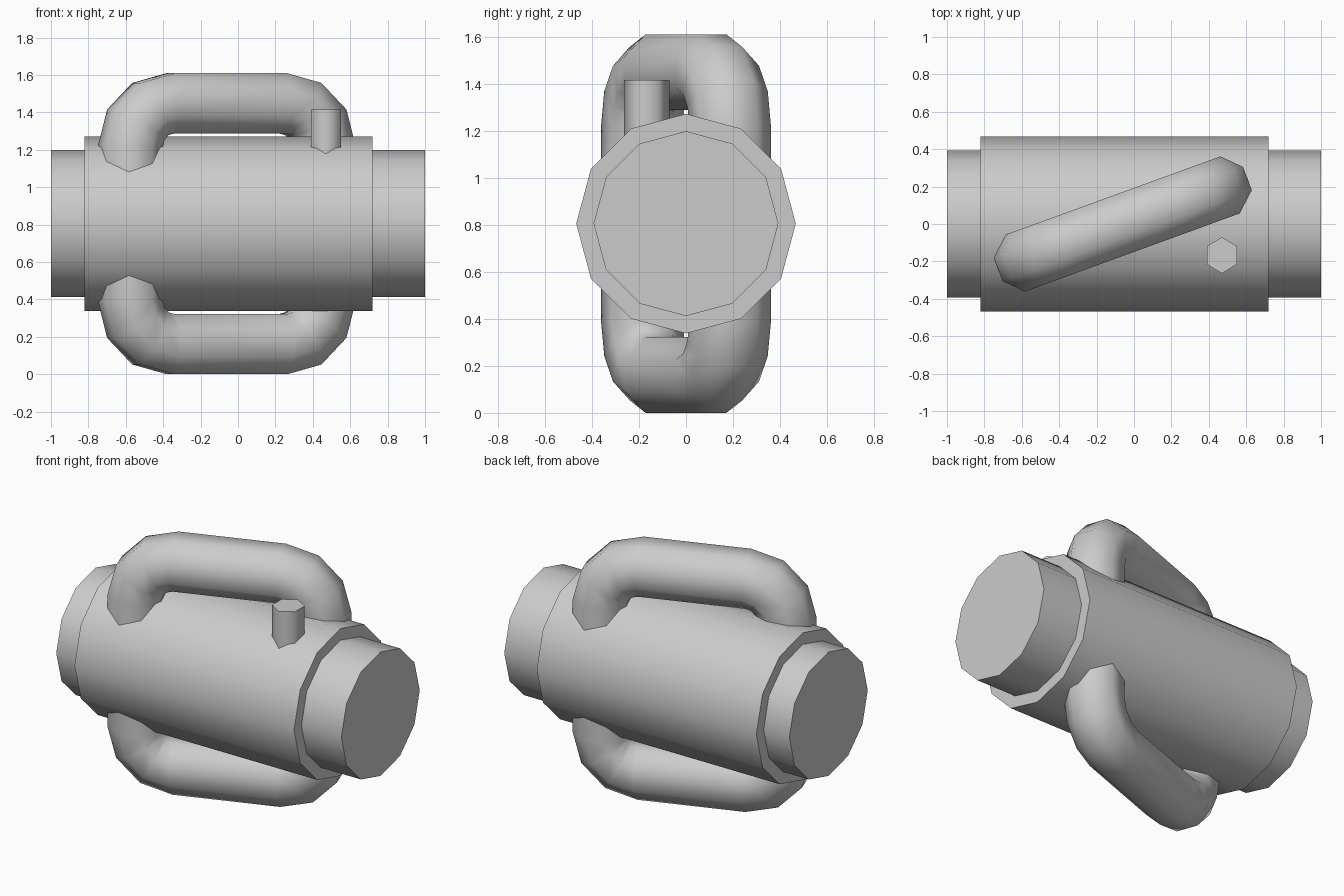
import bpy, bmesh
from math import sin, cos, pi, radians
from mathutils import Vector

if "Cube" in bpy.data.objects:
    bpy.data.objects.remove(bpy.data.objects["Cube"])

CZ = 0.805  # height of the body axis


def finish(name, bm, angle=65):
    bmesh.ops.recalc_face_normals(bm, faces=bm.faces)
    me = bpy.data.meshes.new(name)
    bm.to_mesh(me)
    bm.free()
    ob = bpy.data.objects.new(name, me)
    bpy.context.collection.objects.link(ob)
    bpy.ops.object.select_all(action='DESELECT')
    ob.select_set(True)
    bpy.context.view_layer.objects.active = ob
    bpy.ops.object.shade_smooth_by_angle(angle=radians(angle))
    return ob


def loft(name, rings):
    """Skin a list of equally sized point rings and cap both ends."""
    bm = bmesh.new()
    vs = [[bm.verts.new(p) for p in ring] for ring in rings]
    n = len(vs[0])
    for a, b in zip(vs, vs[1:]):
        for i in range(n):
            j = (i + 1) % n
            bm.faces.new((a[i], a[j], b[j], b[i]))
    bm.faces.new(vs[0])
    bm.faces.new(vs[-1])
    return finish(name, bm)


def drum(name, r, x0, x1, n=12):
    angles = [2 * pi * i / n for i in range(n)]
    loft(name, [[(x, r * cos(a), CZ + r * sin(a)) for a in angles] for x in (x0, x1)])


# Body: inner core with a wider sleeve
drum("core", 0.393, -1.0, 1.0)
drum("sleeve", 0.467, -0.82, 0.72)


def handle(name, side):
    """Octagonal tube bent into a U, turned 20 degrees; side = +1 up, -1 down."""
    R, start, bend, top = 0.174, 0.32, 0.228, 1.449 - CZ
    half = [(start + bend * sin(a), top - bend + bend * cos(a), a)
            for a in (radians(30 * k) for k in range(4))]
    half.append((start + bend, 0.15, pi / 2))
    path = [(-s, h, -a) for s, h, a in reversed(half)] + half
    along = Vector((cos(radians(20)), sin(radians(20)), 0))
    across = Vector((-along.y, along.x, 0))
    up = Vector((0, 0, side))
    rings = []
    for s, h, a in path:
        c = Vector((-0.06, 0, CZ)) + along * s + up * h
        out = along * sin(a) + up * cos(a)
        rings.append([c + out * (R * cos(t)) + across * (R * sin(t))
                      for t in (pi / 8 + pi / 4 * i for i in range(8))])
    loft(name, rings)


# Carrying handles above and below
handle("top_handle", 1)
handle("bottom_handle", -1)

# Hexagonal peg
loft("peg", [[(0.47 + 0.093 * cos(a), -0.167 + 0.097 * sin(a), z)
              for a in (pi / 6 + pi / 3 * i for i in range(6))] for z in (1.0, 1.415)])
